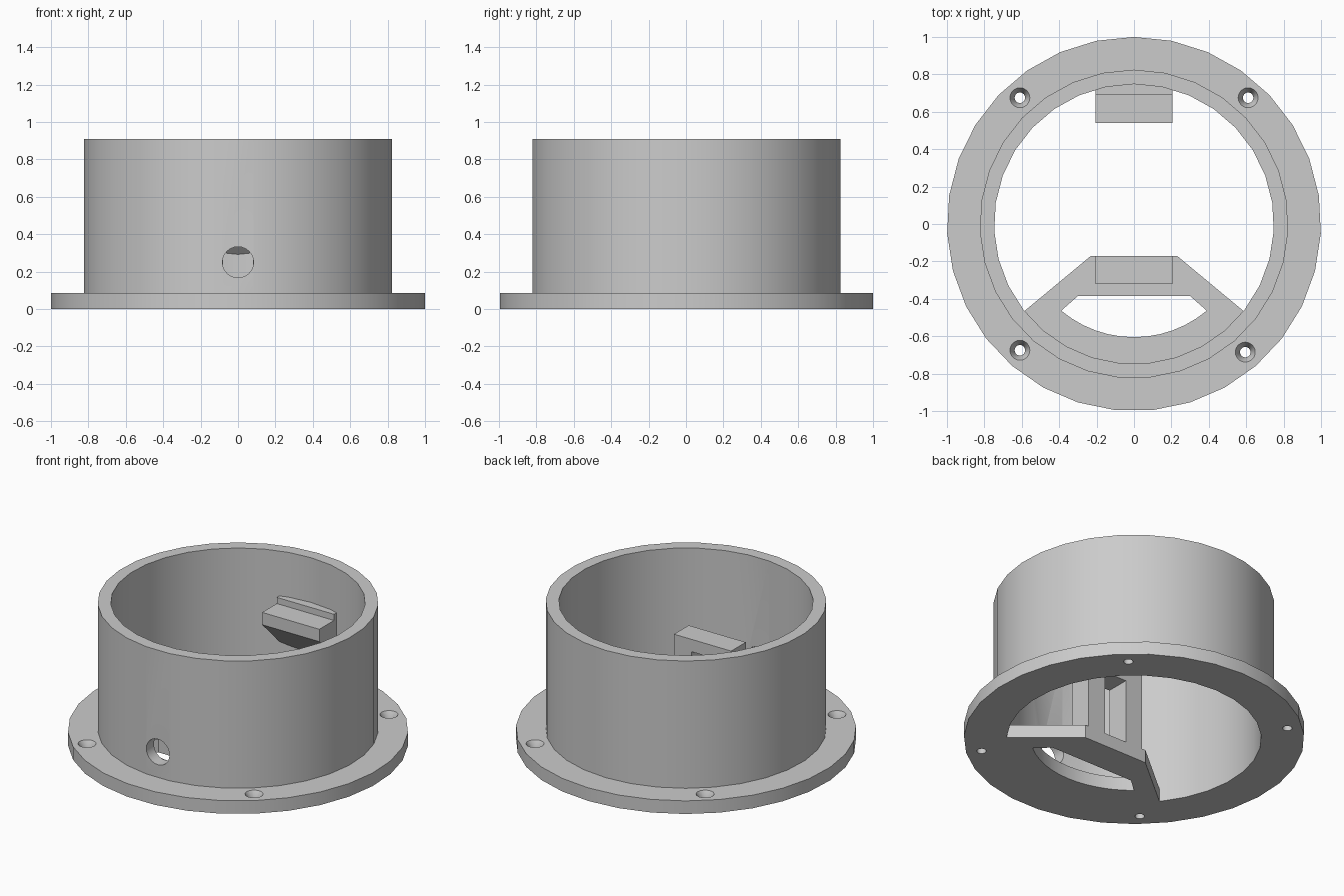
import bpy, bmesh
from math import pi, sin, cos, radians
from mathutils import Matrix, Vector

old = bpy.data.objects.get("Cube")
if old:
    bpy.data.objects.remove(old, do_unlink=True)

grey = bpy.data.materials.new("light_grey")
grey.use_nodes = True
COLOUR = (0.6, 0.6, 0.6, 1)
grey.diffuse_color = COLOUR
grey.node_tree.nodes["Principled BSDF"].inputs["Base Color"].default_value = COLOUR

SIDES = 31
OUTER, TUBE, INNER = 1.0, 0.825, 0.748
FLANGE_TOP, RIM = 0.085, 0.91


def make(name, bm):
    bmesh.ops.recalc_face_normals(bm, faces=bm.faces)
    mesh = bpy.data.meshes.new(name)
    bm.to_mesh(mesh)
    bm.free()
    mesh.materials.append(grey)
    obj = bpy.data.objects.new(name, mesh)
    bpy.context.collection.objects.link(obj)
    return obj


def prism(name, points, offset):
    """Extrude a flat outline of 3D points along an offset."""
    bm = bmesh.new()
    face = bm.faces.new([bm.verts.new(p) for p in points])
    new = bmesh.ops.extrude_face_region(bm, geom=[face], use_keep_orig=True)["geom"]
    bmesh.ops.translate(bm, vec=offset, verts=[g for g in new if isinstance(g, bmesh.types.BMVert)])
    return make(name, bm)


def lathe(name, profile, sides, centre=(0, 0, 0)):
    """Revolve a closed (radius, height) profile, with one corner at +y."""
    bm = bmesh.new()
    rings = []
    for i in range(sides):
        a = pi / 2 + 2 * pi * i / sides
        rings.append([bm.verts.new(Vector((r * cos(a), r * sin(a), z)) + Vector(centre)) for r, z in profile])
    n = len(profile)
    for i in range(sides):
        a, b = rings[i], rings[(i + 1) % sides]
        for j in range(n):
            bm.faces.new((a[j], b[j], b[(j + 1) % n], a[(j + 1) % n]))
    return make(name, bm)


def cylinder(name, r1, r2, depth, matrix):
    bm = bmesh.new()
    bmesh.ops.create_cone(bm, cap_ends=True, segments=24, radius1=r1, radius2=r2, depth=depth, matrix=matrix)
    return make(name, bm)


def cut(target, cutter):
    cutter.hide_render = True
    mod = target.modifiers.new("cut", 'BOOLEAN')
    mod.operation = 'DIFFERENCE'
    mod.solver = 'EXACT'
    mod.object = cutter
    bpy.context.view_layer.objects.active = target
    bpy.ops.object.modifier_apply(modifier=mod.name)
    bpy.data.objects.remove(cutter, do_unlink=True)


def arc(radius, start, end, z, steps=12):
    angles = [radians(start + (end - start) * i / steps) for i in range(steps + 1)]
    return [(radius * cos(a), radius * sin(a), z) for a in angles]


# Flanged tube
housing = lathe("housing", [(INNER, 0), (OUTER, 0), (OUTER, FLANGE_TOP), (TUBE, FLANGE_TOP),
                            (TUBE, RIM), (INNER, RIM)], SIDES)

# Countersunk screw holes in the flange
for x, y in ((-0.61, 0.675), (0.61, 0.675), (-0.61, -0.675), (0.595, -0.685)):
    cut(housing, cylinder("screw_hole", 0.028, 0.028, 0.4, Matrix.Translation((x, y, 0))))
    cut(housing, cylinder("countersink", 0.028, 0.056, 0.05, Matrix.Translation((x, y, FLANGE_TOP - 0.02))))

# Cable hole through the front wall
cut(housing, cylinder("cable_hole", 0.083, 0.083, 0.4,
                      Matrix.Translation((0, -0.78, 0.25)) @ Matrix.Rotation(pi / 2, 4, 'X')))

# Floor plate with its curved opening
plate = prism("floor_plate", [(-0.23, -0.17, 0), (0.23, -0.17, 0)][::-1]
              + arc(0.77, 218.5, 321.5, 0), (0, 0, FLANGE_TOP))
cut(plate, prism("plate_opening", [(0.3, -0.385, -0.1), (-0.3, -0.385, -0.1)]
                 + arc(0.605, 230, 310, -0.1), (0, 0, 0.4)))

# Front post, an arch standing on the plate
half_post = [(0.205, FLANGE_TOP), (0.08, FLANGE_TOP), (0.08, 0.5)]
outline = [(0.205, 0.58)] + half_post
outline += [(-x, z) for x, z in reversed(outline)]
prism("front_post", [(x, -0.32, z) for x, z in outline], (0, 0.15, 0))

# Back ledge with a raised lip and a sloping underside
ledge = [(0.54, 0.5), (0.54, 0.58), (0.69, 0.58), (0.69, 0.62), (0.77, 0.62), (0.77, 0.27)]
prism("back_ledge", [(-0.205, y, z) for y, z in ledge], (0.41, 0, 0))

# Smooth the round walls and keep the edges sharp
bpy.ops.object.select_all(action='DESELECT')
for obj in (housing, plate):
    obj.select_set(True)
bpy.context.view_layer.objects.active = housing
bpy.ops.object.shade_smooth_by_angle(angle=radians(30))
